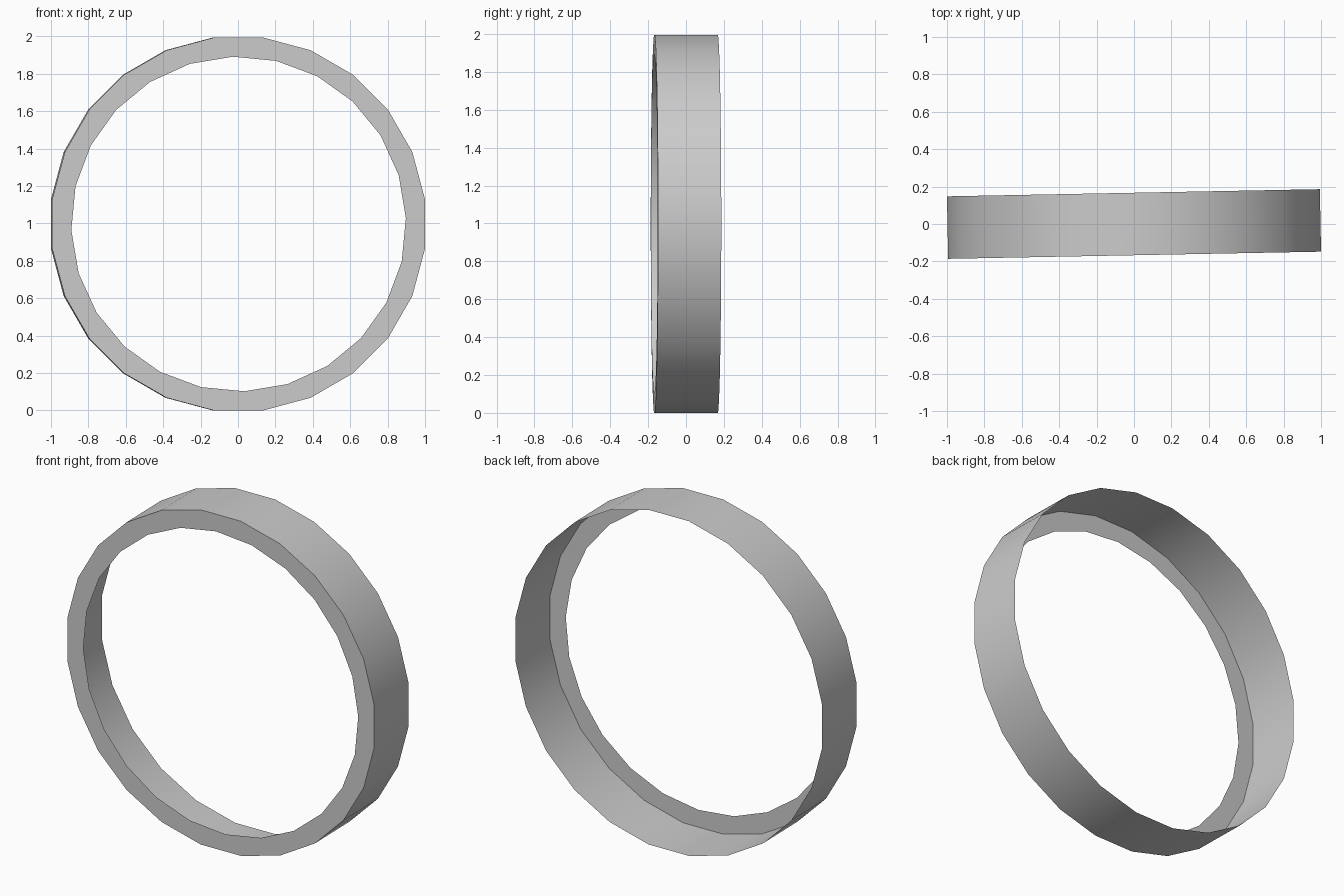
import bpy, bmesh, math

if "Cube" in bpy.data.objects:
    bpy.data.objects.remove(bpy.data.objects["Cube"])

SIDES = 24
HALF_DEPTH = 0.167
APOTHEM = 0.997
OUTER_R = APOTHEM / math.cos(math.pi / SIDES)
INNER_R = 0.895
YAW = math.radians(1.1)


def ring(bm, radius, y, start_deg):
    """Loop of vertices in a plane facing the front."""
    verts = []
    for i in range(SIDES):
        a = math.radians(start_deg) + 2 * math.pi * i / SIDES
        verts.append(bm.verts.new((radius * math.cos(a), y, radius * math.sin(a))))
    return verts


def bridge(bm, a, b):
    for i in range(SIDES):
        j = (i + 1) % SIDES
        bm.faces.new((a[i], a[j], b[j], b[i]))


bm = bmesh.new()
# thin outer wall, open at the back
front = ring(bm, OUTER_R, -HALF_DEPTH, 7.5)
back = ring(bm, OUTER_R, HALF_DEPTH, 7.5)
bridge(bm, back, front)
# flat front lip, its inner edge slightly twisted against the wall
lip = ring(bm, INNER_R, -HALF_DEPTH, 2.0)
bridge(bm, front, lip)
bm.normal_update()

mesh = bpy.data.meshes.new("rim_band")
bm.to_mesh(mesh)
bm.free()
obj = bpy.data.objects.new("rim_band", mesh)
bpy.context.collection.objects.link(obj)
obj.rotation_euler.z = YAW
obj.location.z = APOTHEM

# smooth wall, sharp lip edge
bpy.context.view_layer.objects.active = obj
obj.select_set(True)
bpy.ops.object.shade_smooth_by_angle(angle=math.radians(30))
